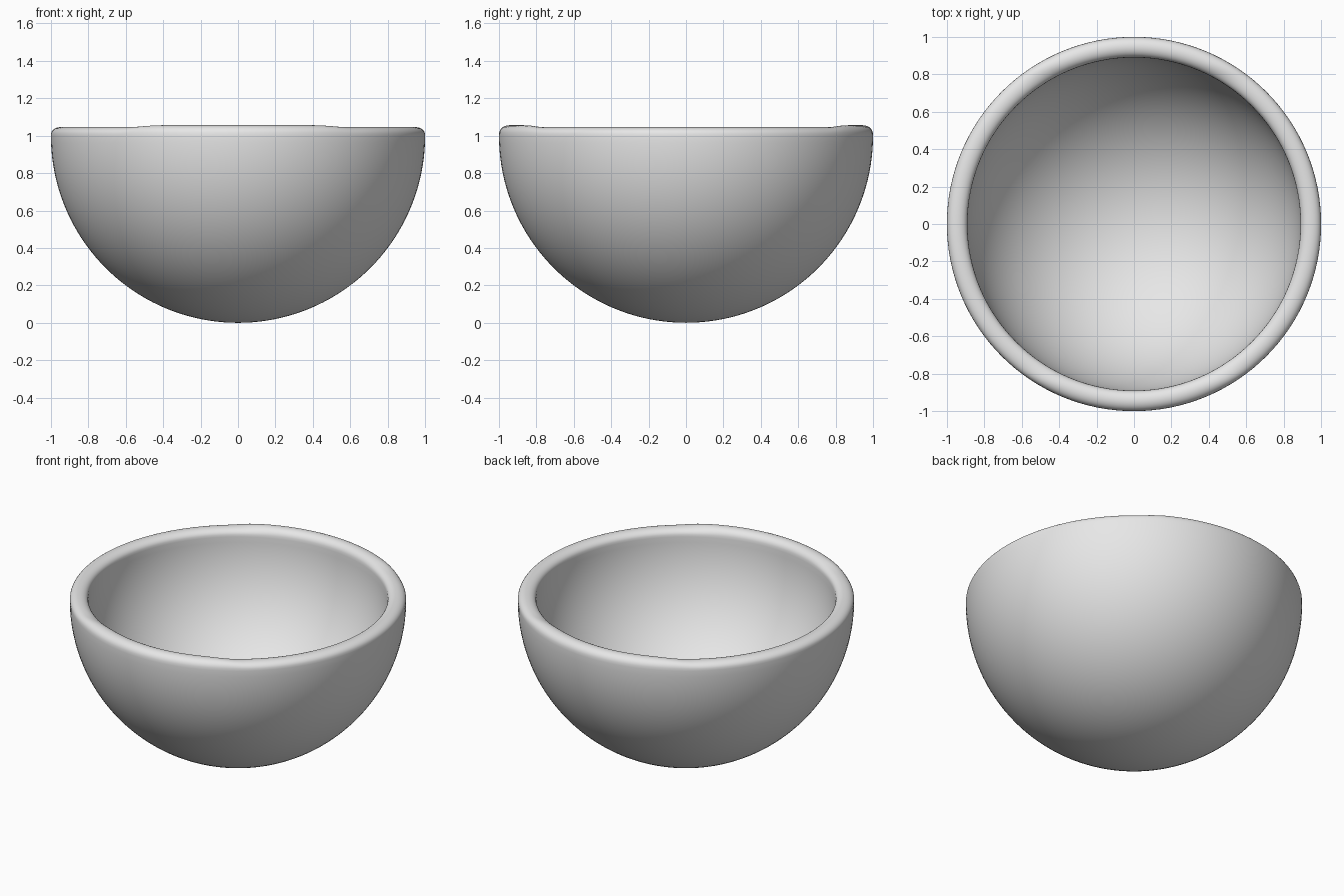
import bpy
import bmesh
from math import sin, cos, pi

cube = bpy.data.objects.get("Cube")
if cube:
    bpy.data.objects.remove(cube, do_unlink=True)

SEGMENTS = 128
OUTER, INNER = 1.0, 0.89
RIM_MID, RIM_HALF = (OUTER + INNER) / 2, (OUTER - INNER) / 2

# Plain grey clay
clay = bpy.data.materials.new("grey_clay")
clay.use_nodes = True
colour = (0.8, 0.8, 0.8, 1.0)
clay.diffuse_color = colour
clay.node_tree.nodes["Principled BSDF"].inputs["Base Color"].default_value = colour


def bowl_profile():
    """Half section: outer hemisphere, rounded lip, inner hemisphere."""
    quarter = [i / 40 * pi / 2 for i in range(41)]
    outer = [(OUTER * sin(a), 1 - OUTER * cos(a)) for a in quarter]
    lip = [(RIM_MID + RIM_HALF * cos(i * pi / 14), 1 + 0.046 * sin(i * pi / 14) ** 0.8)
           for i in range(1, 14)]
    inner = [(INNER * sin(a), 1 - INNER * cos(a)) for a in reversed(quarter)]
    return outer + lip + inner


# Bowl: spin the section around the vertical axis
bm = bmesh.new()
verts = [bm.verts.new((r, 0, z)) for r, z in bowl_profile()]
edges = [bm.edges.new(pair) for pair in zip(verts, verts[1:])]
bmesh.ops.spin(bm, geom=verts + edges, cent=(0, 0, 0), axis=(0, 0, 1),
               angle=2 * pi, steps=SEGMENTS, use_duplicate=False)
bmesh.ops.remove_doubles(bm, verts=bm.verts, dist=0.0005)

# Slight hand-made swell of the lip at the front and back
for v in bm.verts:
    if v.co.z > 1.001:
        t = min(max((abs(v.co.y) - 0.76) / 0.1, 0), 1)
        v.co.z += 0.01 * t * t * (3 - 2 * t) * (v.co.z - 1) / 0.046

bmesh.ops.recalc_face_normals(bm, faces=bm.faces)
mesh = bpy.data.meshes.new("bowl")
bm.to_mesh(mesh)
bm.free()
mesh.materials.append(clay)

bowl = bpy.data.objects.new("bowl", mesh)
bpy.context.collection.objects.link(bowl)
bpy.context.view_layer.objects.active = bowl
bowl.select_set(True)
bpy.ops.object.shade_smooth()
